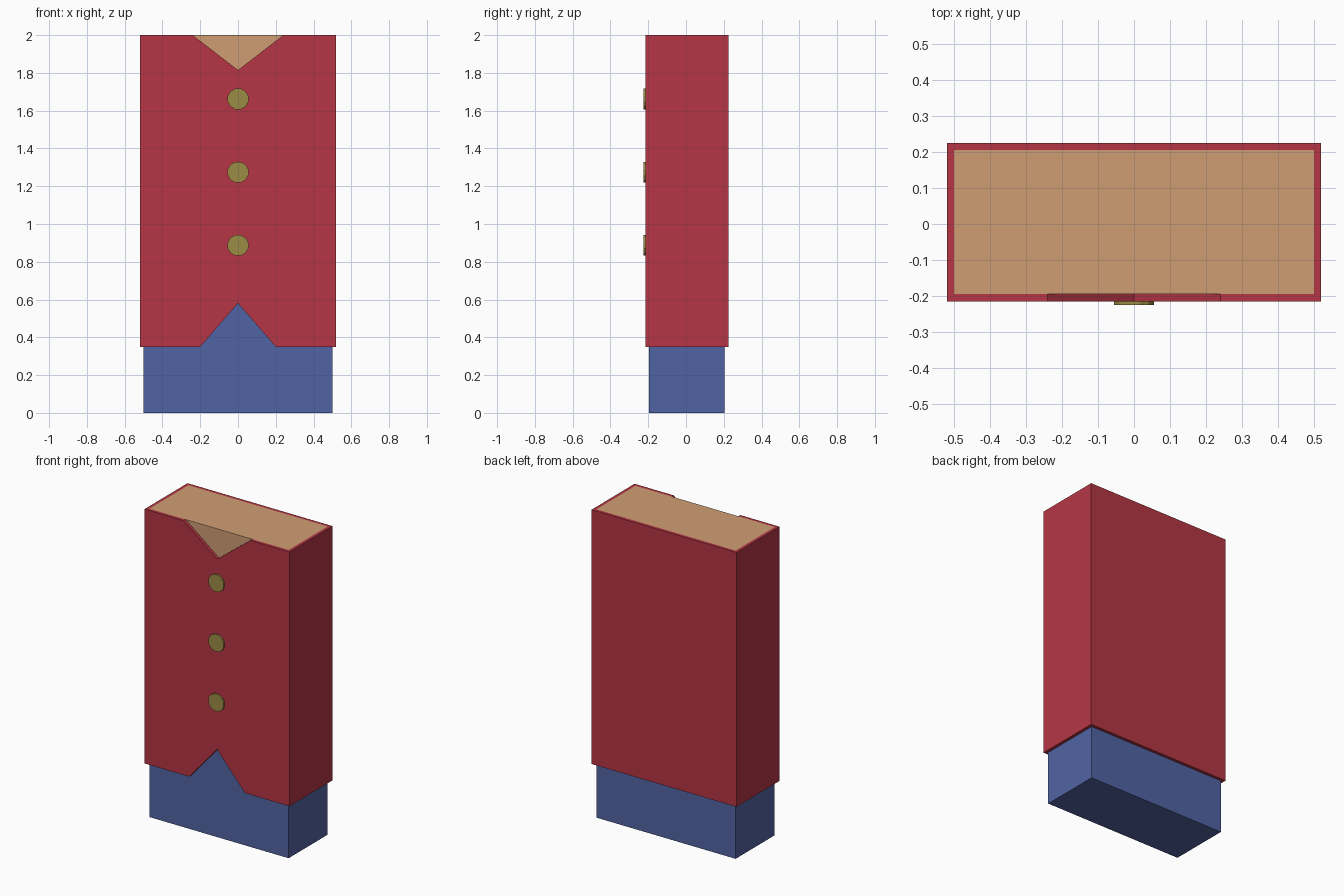
import bpy, bmesh, math

if "Cube" in bpy.data.objects:
    bpy.data.objects.remove(bpy.data.objects["Cube"])


def material(name, r, g, b):
    def lin(c):
        c /= 255
        return c / 12.92 if c <= 0.04045 else ((c + 0.055) / 1.055) ** 2.4
    m = bpy.data.materials.new(name)
    m.diffuse_color = (lin(r), lin(g), lin(b), 1)
    m.use_nodes = True
    m.node_tree.nodes["Principled BSDF"].inputs["Base Color"].default_value = m.diffuse_color
    return m


RED = material("coat red", 181, 54, 69)
BLUE = material("trouser blue", 81, 100, 163)
SKIN = material("skin tan", 207, 158, 116)
GOLD = material("button gold", 156, 140, 70)


def prism(name, points, offset, mat):
    """Extrude a closed 3D outline along an offset."""
    bm = bmesh.new()
    face = bm.faces.new([bm.verts.new(p) for p in points])
    ext = bmesh.ops.extrude_face_region(bm, geom=[face], use_keep_orig=True)
    verts = [v for v in ext["geom"] if isinstance(v, bmesh.types.BMVert)]
    bmesh.ops.translate(bm, verts=verts, vec=offset)
    bmesh.ops.recalc_face_normals(bm, faces=bm.faces)
    mesh = bpy.data.meshes.new(name)
    bm.to_mesh(mesh)
    bm.free()
    mesh.materials.append(mat)
    ob = bpy.data.objects.new(name, mesh)
    bpy.context.collection.objects.link(ob)
    return ob


W, T = 0.5, 0.02             # body half width, cloth thickness
FRONT, BACK = -0.195, 0.205  # body depth
HEM, WAIST, TOP = 0.35, 1.0, 2.0

# Body: trousers below, bare torso above
for name, z0, z1, mat in (("trousers", 0, WAIST, BLUE), ("torso", WAIST, TOP, SKIN)):
    prism(name, [(-W, FRONT, z0), (W, FRONT, z0), (W, BACK, z0), (-W, BACK, z0)],
          (0, 0, z1 - z0), mat)

# Coat sides and back: U-shaped profile
X = W + T
prism("coat_sides_and_back",
      [(x, y, HEM) for x, y in ((-X, FRONT), (-X, BACK + T), (X, BACK + T), (X, FRONT),
                                (W, FRONT), (W, BACK), (-W, BACK), (-W, FRONT))],
      (0, 0, TOP - HEM), RED)

# Coat front panel with neck and hem notches
outline = [(-X, HEM), (-0.2, HEM), (0, 0.58), (0.2, HEM), (X, HEM),
           (X, TOP), (0.24, TOP), (0, 1.815), (-0.24, TOP), (-X, TOP)]
prism("coat_front", [(x, FRONT - T, z) for x, z in outline], (0, T, 0), RED)

# Buttons
N, R = 12, 0.057
for i, z in enumerate((0.887, 1.274, 1.662)):
    ring = [(R * math.cos(2 * math.pi * (k + 0.5) / N), FRONT - T - 0.01,
             z + R * math.sin(2 * math.pi * (k + 0.5) / N)) for k in range(N)]
    prism(f"button_{i + 1}", ring, (0, 0.015, 0), GOLD)
